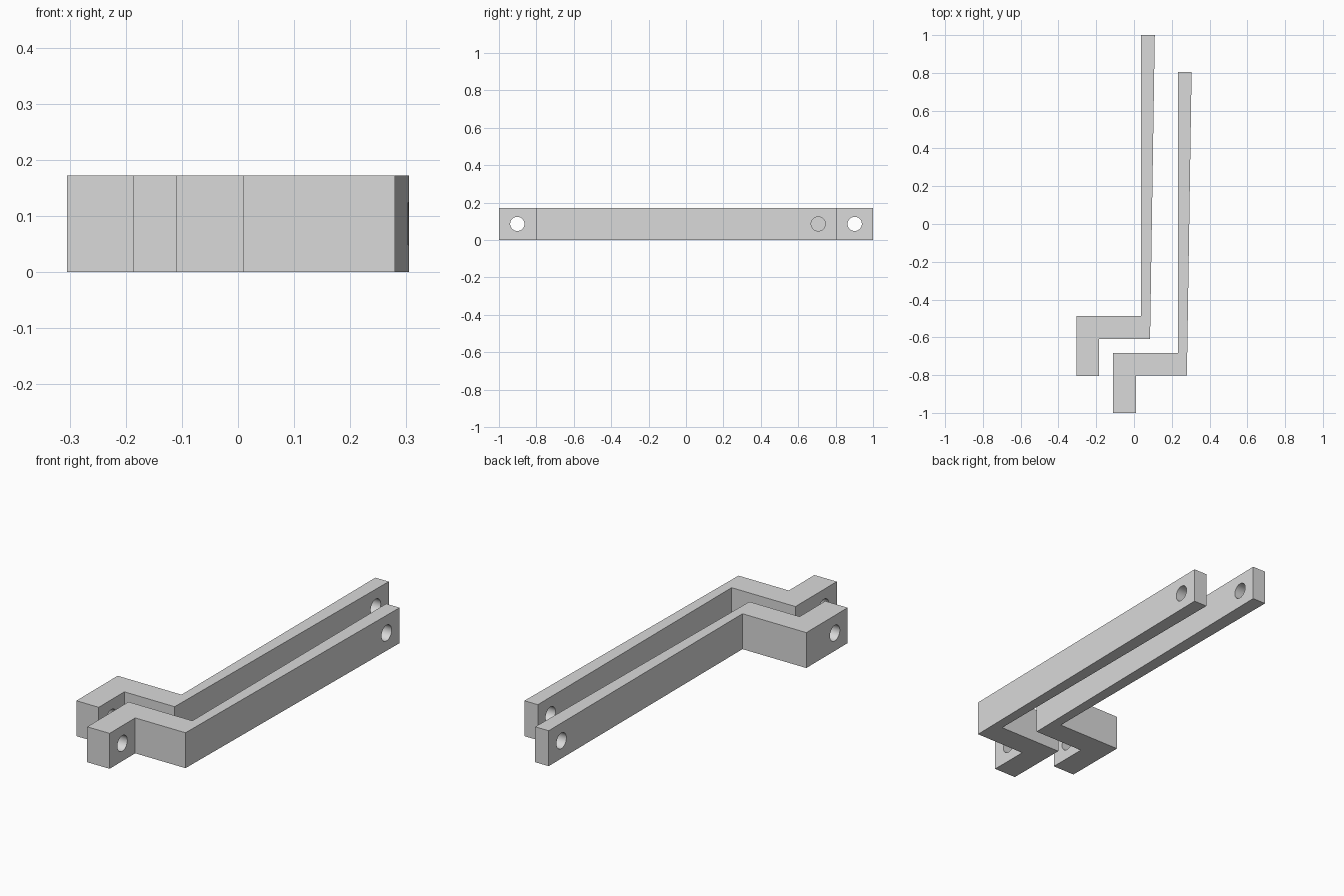
import bpy
import bmesh
import math
from mathutils import Matrix, Vector

cube = bpy.data.objects.get("Cube")
if cube:
    bpy.data.objects.remove(cube, do_unlink=True)

HEIGHT = 0.172
HOLE_RADIUS = 0.038
SHIFT = Vector((-0.195, 0.195, 0))   # from the front arm to the rear arm

grey = bpy.data.materials.new("plain grey")
grey.use_nodes = True
grey.diffuse_color = (0.7, 0.7, 0.7, 1)
grey.node_tree.nodes["Principled BSDF"].inputs["Base Color"].default_value = (0.7, 0.7, 0.7, 1)

# Plan outline of one cranked arm: foot, crossbar and long tapering bar
OUTLINE = [(-0.11, -1.0), (0.01, -1.0), (0.01, -0.803), (0.28, -0.803),
           (0.305, 0.805), (0.233, 0.805), (0.233, -0.683), (-0.11, -0.683)]
# Centres of the cross holes in the foot and the bar end
HOLES = [(-0.05, -0.902), (0.268, 0.707)]


def new_object(name, bm):
    bmesh.ops.recalc_face_normals(bm, faces=bm.faces)
    mesh = bpy.data.meshes.new(name)
    bm.to_mesh(mesh)
    bm.free()
    mesh.materials.append(grey)
    obj = bpy.data.objects.new(name, mesh)
    bpy.context.collection.objects.link(obj)
    return obj


def make_arm(name, offset):
    # Extrude the outline to full height
    bm = bmesh.new()
    face = bm.faces.new([bm.verts.new(Vector((x, y, 0)) + offset) for x, y in OUTLINE])
    top = bmesh.ops.extrude_face_region(bm, geom=[face])["geom"]
    bmesh.ops.translate(bm, vec=(0, 0, HEIGHT),
                        verts=[v for v in top if isinstance(v, bmesh.types.BMVert)])
    arm = new_object(name, bm)

    # Drill both cross holes with one cutter
    bm = bmesh.new()
    for x, y in HOLES:
        place = Matrix.Translation(Vector((x, y, HEIGHT / 2)) + offset)
        bmesh.ops.create_cone(bm, cap_ends=True, segments=48, radius1=HOLE_RADIUS,
                              radius2=HOLE_RADIUS, depth=0.2,
                              matrix=place @ Matrix.Rotation(math.pi / 2, 4, "Y"))
    cutter = new_object(name + "_hole_cutter", bm)
    cutter.hide_render = True

    drill = arm.modifiers.new("holes", "BOOLEAN")
    drill.operation = "DIFFERENCE"
    drill.solver = "EXACT"
    drill.object = cutter
    bpy.ops.object.select_all(action="DESELECT")
    arm.select_set(True)
    bpy.context.view_layer.objects.active = arm
    bpy.ops.object.modifier_apply(modifier=drill.name)
    bpy.data.objects.remove(cutter, do_unlink=True)
    bpy.ops.object.shade_smooth_by_angle(angle=math.radians(30))


make_arm("front_arm", Vector((0, 0, 0)))
make_arm("rear_arm", SHIFT)
